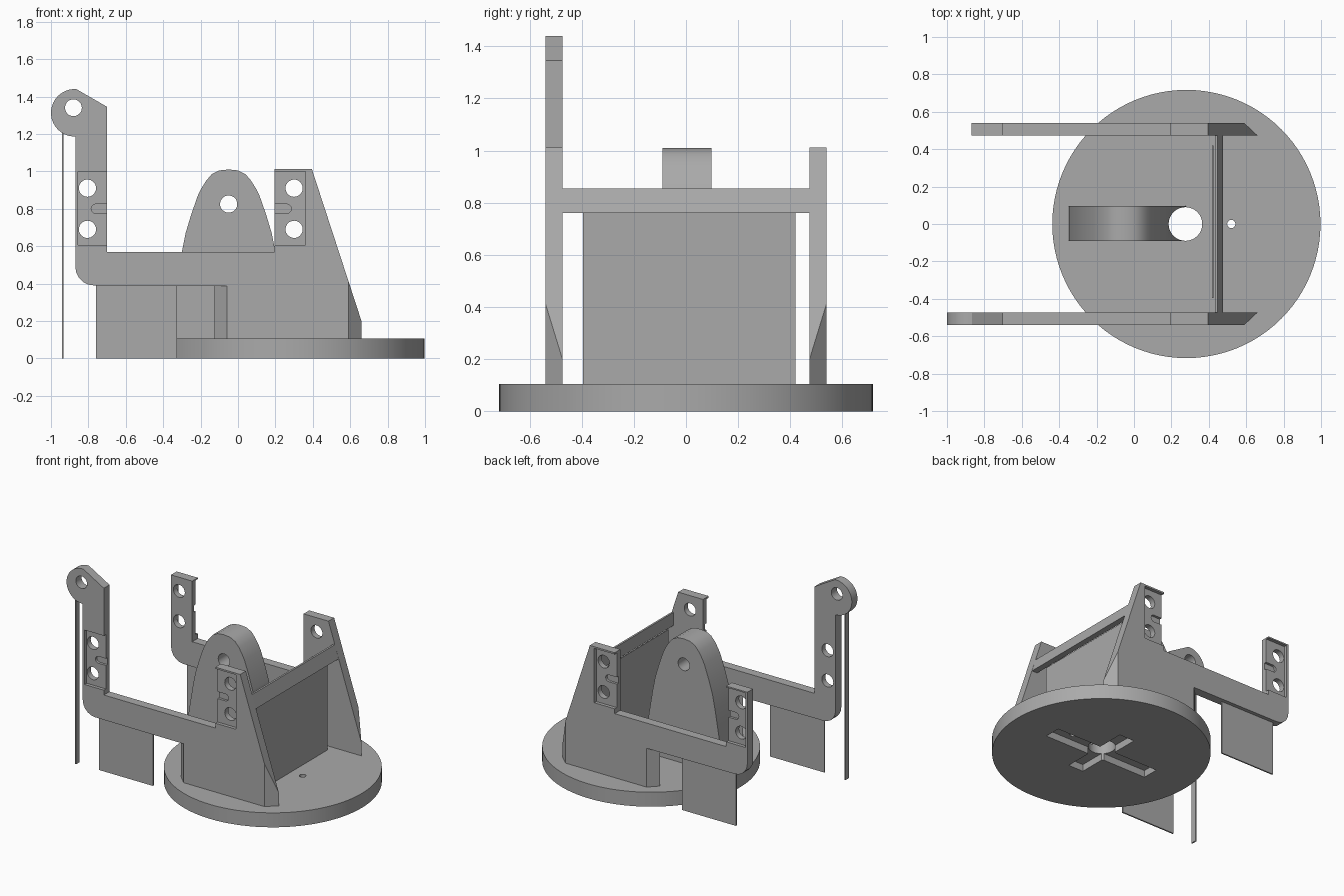
import bpy, bmesh, math
from mathutils import Vector

if "Cube" in bpy.data.objects:
    bpy.data.objects.remove(bpy.data.objects["Cube"])

grey = bpy.data.materials.new("plain grey")
grey.use_nodes = True
grey.diffuse_color = (0.4, 0.4, 0.4, 1)
grey.node_tree.nodes["Principled BSDF"].inputs["Base Color"].default_value = (0.4, 0.4, 0.4, 1)


def prism(name, pts, lo, hi, axis="y"):
    """Extrude a flat outline along y (outline in xz) or z (outline in xy)."""
    place = (lambda a, b: (a, lo, b)) if axis == "y" else (lambda a, b: (a, b, lo))
    bm = bmesh.new()
    face = bm.faces.new([bm.verts.new(place(a, b)) for a, b in pts])
    out = bmesh.ops.extrude_face_region(bm, geom=[face])
    move = Vector((0, hi - lo, 0) if axis == "y" else (0, 0, hi - lo))
    bmesh.ops.translate(bm, vec=move, verts=[v for v in out["geom"] if isinstance(v, bmesh.types.BMVert)])
    bmesh.ops.recalc_face_normals(bm, faces=bm.faces)
    mesh = bpy.data.meshes.new(name)
    bm.to_mesh(mesh)
    bm.free()
    mesh.materials.append(grey)
    obj = bpy.data.objects.new(name, mesh)
    bpy.context.collection.objects.link(obj)
    return obj


def rect(x0, x1, z0, z1):
    return [(x0, z0), (x1, z0), (x1, z1), (x0, z1)]


def arc(cx, cz, r, start=0, end=360, n=32):
    full = end - start == 360
    steps = [math.radians(start + (end - start) * i / (n if full else n - 1)) for i in range(n)]
    return [(cx + r * math.cos(t), cz + r * math.sin(t)) for t in steps]


def activate(obj):
    bpy.ops.object.select_all(action="DESELECT")
    obj.select_set(True)
    bpy.context.view_layer.objects.active = obj


def cut(obj, *shape):
    cutter = prism("cutter", *shape)
    cutter.hide_render = True
    activate(obj)
    mod = obj.modifiers.new("cut", "BOOLEAN")
    mod.operation, mod.solver, mod.object = "DIFFERENCE", "EXACT", cutter
    bpy.ops.object.modifier_apply(modifier=mod.name)
    bpy.data.objects.remove(cutter)


def smooth(obj):
    activate(obj)
    bpy.ops.object.shade_smooth_by_angle(angle=math.radians(25))


INNER, OUTER = 0.474, 0.539
HUB = 0.28

# Turntable base with a bore, a pin hole and a cross-shaped pocket underneath
base = prism("base_disk", arc(HUB, 0, 0.717, n=96), 0, 0.105, "z")
cut(base, rect(HUB - 0.42, HUB + 0.42, -0.06, 0.06), -0.1, 0.05, "z")
cut(base, rect(HUB - 0.06, HUB + 0.06, -0.26, 0.26), -0.1, 0.05, "z")
cut(base, arc(HUB - 0.005, 0, 0.09), -0.1, 0.3, "z")
cut(base, arc(0.52, 0, 0.022, n=20), -0.1, 0.3, "z")
smooth(base)

# Central lug with a cross hole, hollowed by the vertical bore
side = [(0.30, 0.1), (0.295, 0.3), (0.25, 0.57), (0.23, 0.67), (0.2, 0.77),
        (0.165, 0.87), (0.145, 0.91), (0.12, 0.95), (0.09, 0.985), (0.05, 1.005)]
outline = [(-0.05 + x, z) for x, z in side] + [(-0.05, 1.01)] + [(-0.05 - x, z) for x, z in reversed(side)]
outline[0] = (0.28, 0.1)
lug = prism("centre_lug", outline, -0.09, 0.097)
cut(lug, arc(-0.05, 0.825, 0.046), -0.3, 0.3)
cut(lug, arc(HUB - 0.005, 0, 0.09), 0, 1.2, "z")
smooth(lug)

# Side walls: pillar, arm and two bracket posts; the front one has a tall eye
for label, s in (("front", -1), ("back", 1)):
    corner = arc(-0.77, 0.49, 0.1, 270, 180, 6)
    if s < 0:
        tip = ([(-0.87, 1.185)] + arc(-0.873, 1.313, 0.127, 265, 95, 18)
               + [(-0.865, 1.44), (-0.70, 1.345)])
    else:
        tip = [(-0.87, 1.01), (-0.70, 1.01)]
    profile = ([(-0.125, 0.1), (-0.125, 0.387)] + corner + tip
               + [(-0.70, 0.57), (0.195, 0.57), (0.195, 1.012), (0.395, 1.012), (0.66, 0.2), (0.66, 0.1)])
    wall = prism(label + "_wall", profile, s * INNER, s * OUTER)
    # Slanted outer ends of the pillar
    o, i = s * (OUTER + 0.01), s * INNER
    cut(wall, [(-0.2, i), (-0.125, i), (-0.05, o), (-0.2, o)], 0.0, 0.387, "z")
    cut(wall, [(0.58, o), (0.66, i), (0.8, i), (0.8, o)], 0.0, 0.6, "z")
    # Mounting pockets, cable grooves and screw holes
    for x0, x1, g0, g1, hx in ((-0.855, -0.65, -0.76, -0.65, -0.805), (0.15, 0.36, 0.15, 0.26, 0.3)):
        cut(wall, rect(x0, x1, 0.605, 1.0), s * (OUTER - 0.024), s * 0.6)
        cut(wall, rect(g0, g1, 0.775, 0.825), s * (OUTER - 0.042), s * 0.6)
        end = g0 if x0 < 0 and hx < 0 else g1
        cut(wall, arc(end, 0.8, 0.025, n=16), s * (OUTER - 0.042), s * 0.6)
        for hz in (0.69, 0.91):
            cut(wall, arc(hx, hz, 0.046), s * 0.4, s * 0.6)
    if s < 0:
        cut(wall, arc(-0.88, 1.34, 0.045), s * 0.4, s * 0.6)
    smooth(wall)
    # Thin sheet below the arm
    prism(label + "_arm_support", rect(-0.76, -0.325, 0, 0.39), s * 0.502, s * 0.512)

# Thin strip below the tall eye
prism("eye_support", rect(-0.942, -0.932, 0, 1.21), -0.525, -0.485)

# Cross bar flush with the sloping wall edges, with the thin sheet under it
prism("cross_bar", [(0.432, 0.855), (0.446, 0.855), (0.476, 0.76), (0.432, 0.76)], -0.48, 0.48)
prism("cross_bar_support", rect(0.416, 0.424, 0.1, 0.765), -0.395, 0.42)
